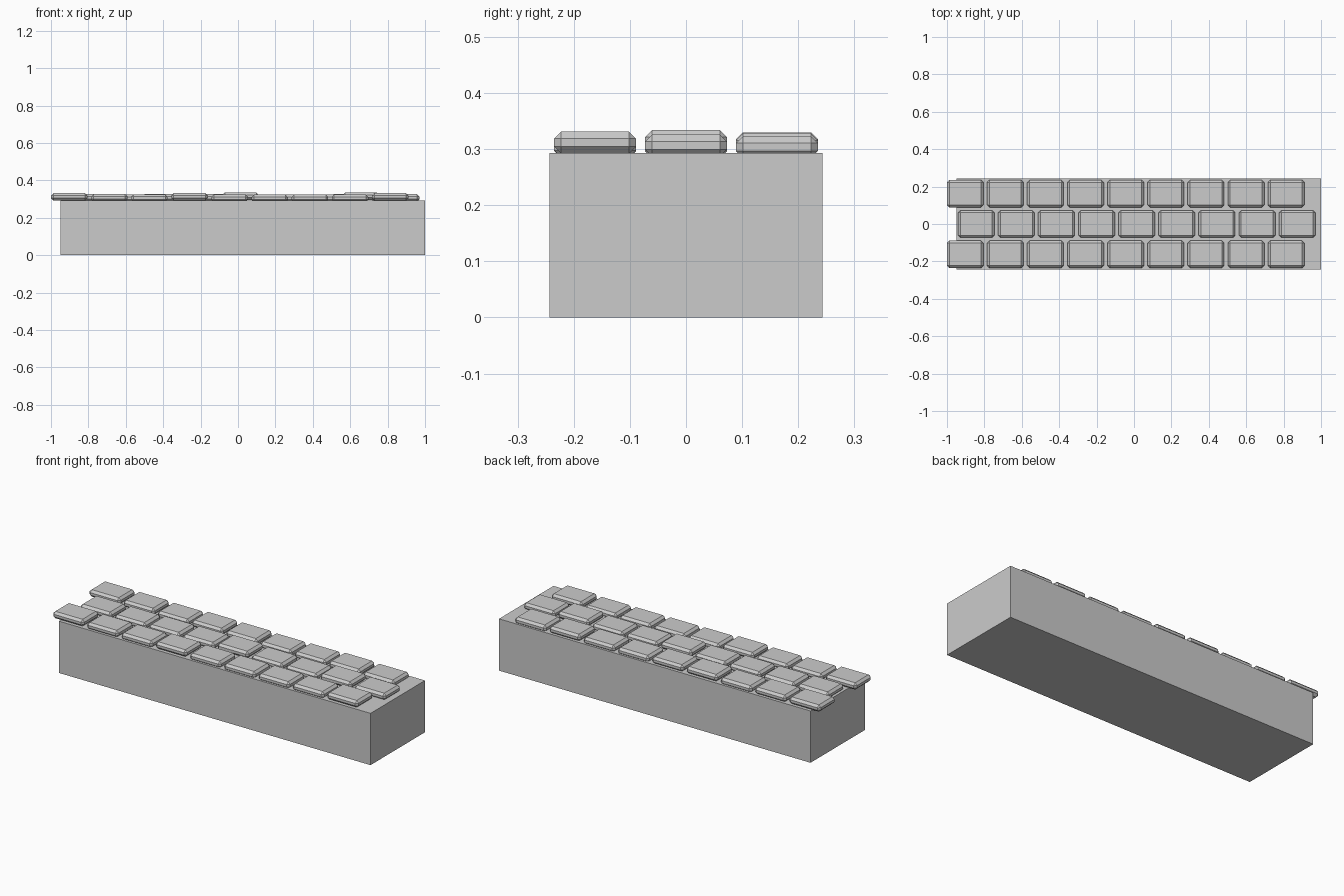
import bpy, bmesh
from mathutils import Matrix, Vector

if "Cube" in bpy.data.objects:
    bpy.data.objects.remove(bpy.data.objects["Cube"])


def box(name, size, center, chamfer=0):
    bm = bmesh.new()
    m = Matrix.Translation(Vector(center)) @ Matrix.Diagonal((*size, 1))
    bmesh.ops.create_cube(bm, size=1, matrix=m)
    if chamfer:
        bmesh.ops.bevel(bm, geom=bm.edges[:], offset=chamfer, segments=1,
                        profile=0.5, affect='EDGES')
    me = bpy.data.meshes.new(name)
    bm.to_mesh(me)
    bm.free()
    ob = bpy.data.objects.new(name, me)
    bpy.context.collection.objects.link(ob)
    return ob


# Solid wall core
box("wall_base", (1.95, 0.487, 0.293), (0.025, 0, 0.1465))

# Three staggered rows of chamfered paving stones: y, first x, top heights
SX, SY, SZ, PITCH = 0.195, 0.146, 0.039, 0.2145
rows = [
    (-0.162, -1.0, (.331, .326, .325, .331, .324, .323, .323, .324, .331)),
    (0.0, -0.941, (.326, .324, .326, .327, .334, .324, .323, .334, .326)),
    (0.162, -1.0, (.330, .328, .324, .330, .328, .323, .324, .328, .323)),
]
for r, (y, x0, tops) in enumerate(rows):
    for i, top in enumerate(tops):
        box(f"stone_{r}_{i}", (SX, SY, SZ),
            (x0 + SX / 2 + i * PITCH, y, top - SZ / 2), 0.0125)
